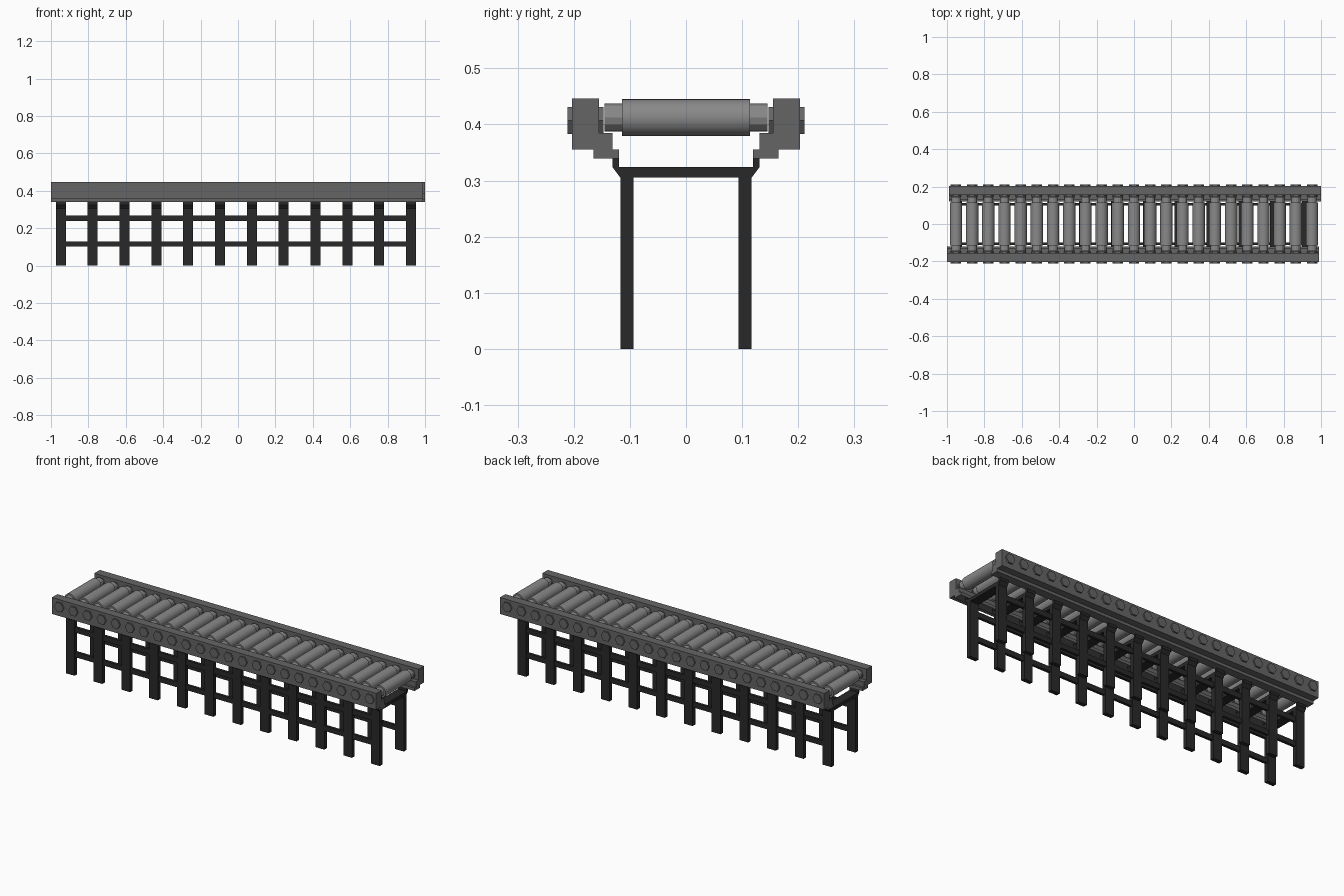
import bpy, bmesh
from math import pi, cos, sin

if "Cube" in bpy.data.objects:
    bpy.data.objects.remove(bpy.data.objects["Cube"])


def material(name, v):
    m = bpy.data.materials.new(name)
    m.diffuse_color = (v, v, v, 1)
    m.use_nodes = True
    m.node_tree.nodes["Principled BSDF"].inputs["Base Color"].default_value = m.diffuse_color
    return m


RAIL = material("rail_grey", 0.13)
ROLLER = material("roller_grey", 0.25)
FRAME = material("frame_dark", 0.022)


def finish(name, bm, mat, smooth=False):
    bmesh.ops.recalc_face_normals(bm, faces=bm.faces)
    me = bpy.data.meshes.new(name)
    bm.to_mesh(me)
    bm.free()
    me.materials.append(mat)
    ob = bpy.data.objects.new(name, me)
    bpy.context.collection.objects.link(ob)
    if smooth:
        bpy.ops.object.select_all(action='DESELECT')
        ob.select_set(True)
        bpy.context.view_layer.objects.active = ob
        bpy.ops.object.shade_smooth_by_angle(angle=pi / 6)
    return ob


def extrude(bm, pts, vec):
    """Closed prism: planar outline pushed along vec."""
    face = bm.faces.new([bm.verts.new(p) for p in pts])
    new = bmesh.ops.extrude_face_region(bm, geom=[face], use_keep_orig=True)["geom"]
    bmesh.ops.translate(bm, vec=vec, verts=[g for g in new if isinstance(g, bmesh.types.BMVert)])


def prism_x(bm, profile, x0, x1):
    extrude(bm, [(x0, y, z) for y, z in profile], (x1 - x0, 0, 0))


def cyl_y(bm, x, z, r, y0, y1, n):
    pts = [(x + r * cos(2 * pi * i / n), y0, z + r * sin(2 * pi * i / n)) for i in range(n)]
    extrude(bm, pts, (0, y1 - y0, 0))


def rect(y0, y1, z0, z1):
    return [(y0, z0), (y1, z0), (y1, z1), (y0, z1)]


# Stepped side rails, the back one turned half a circle
rail = [(-.203, .446), (-.155, .446), (-.155, .385), (-.131, .385), (-.131, .355),
        (-.119, .355), (-.119, .339), (-.165, .339), (-.165, .355), (-.203, .355)]
for name, s in (("front_rail", 1), ("back_rail", -1)):
    bm = bmesh.new()
    prism_x(bm, [(s * y, z) for y, z in rail], -s, s * .99)
    finish(name, bm, RAIL)

# Rollers with narrower end stubs, and a hex bolt through each rail
xs = [-.952 + i * 1.904 / 22 for i in range(23)]
drums, stubs, bolts = bmesh.new(), bmesh.new(), bmesh.new()
for x in xs:
    cyl_y(drums, x, .412, .033, -.114, .114, 32)
    for s in (-1, 1):
        cyl_y(stubs, x, .412, .025, s * .114, s * .145, 12)
        cyl_y(bolts, x, .407, .028, s * .147, s * .211, 6)
finish("rollers", drums, ROLLER, True)
finish("roller_stubs", stubs, ROLLER)
finish("hex_bolts", bolts, RAIL)

# Twelve leg frames: two legs, a cross beam and flared rail brackets
half = [(-.094, .305), (-.094, 0), (-.117, 0), (-.117, .305),
        (-.131, .324), (-.131, .341), (-.119, .341), (-.119, .324)]
outline = half + [(-y, z) for y, z in reversed(half)]
bm = bmesh.new()
for i in range(12):
    x = -.947 + i * 1.872 / 11
    prism_x(bm, outline, x - .0265, x + .0265)
finish("leg_frames", bm, FRAME)

# Long braces joining the legs on both sides
bm = bmesh.new()
for s in (-1, 1):
    for z0, z1 in ((.102, .130), (.238, .267)):
        prism_x(bm, rect(s * .098, s * .113, z0, z1), -.945, .923)
finish("long_braces", bm, FRAME)
